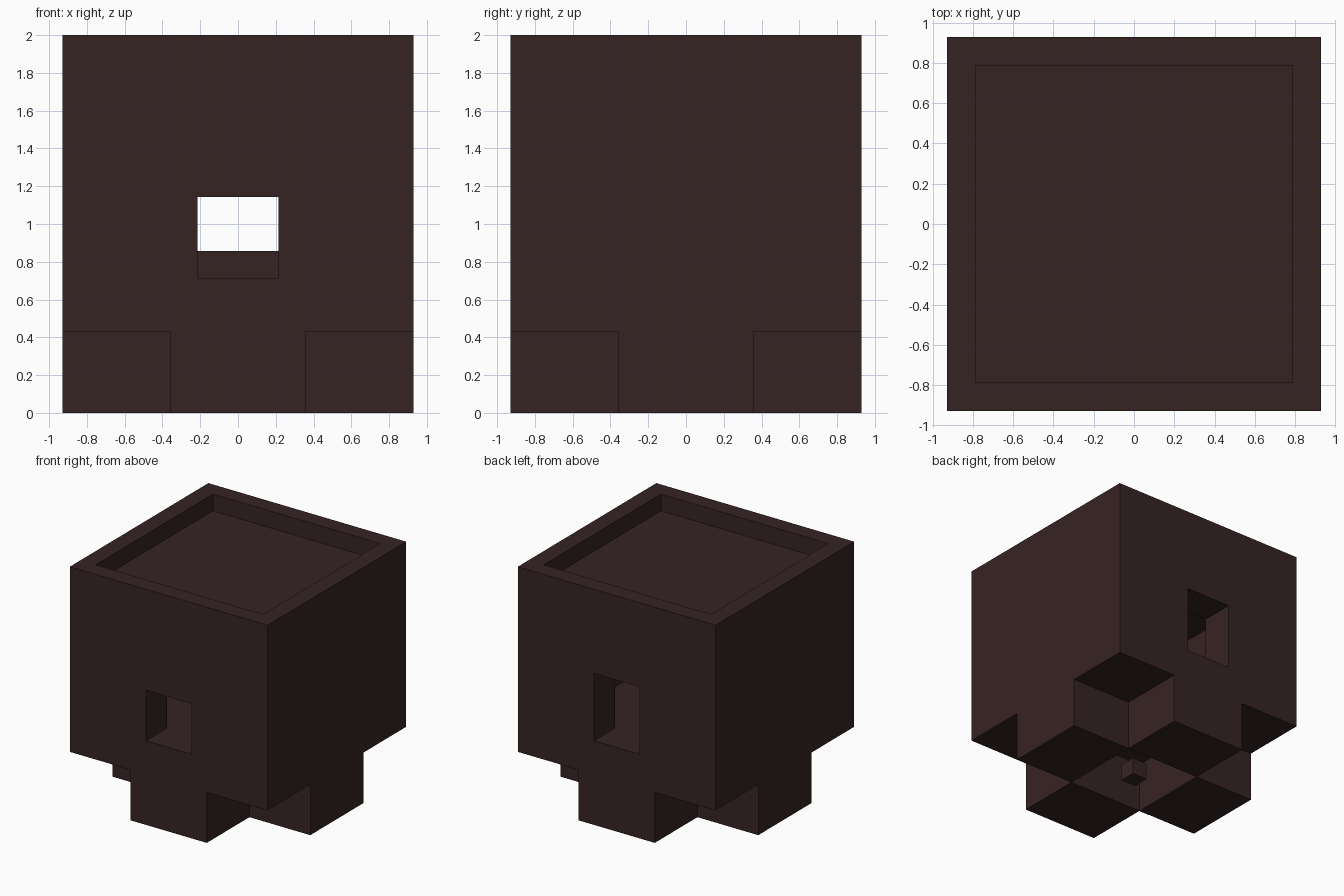
import bpy
from mathutils import Vector

U = 1 / 7  # one block

if "Cube" in bpy.data.objects:
    bpy.data.objects.remove(bpy.data.objects["Cube"], do_unlink=True)

stone = bpy.data.materials.new("dark_brown")
stone.use_nodes = True
colour = (0.037, 0.017, 0.017, 1)
stone.diffuse_color = colour
stone.node_tree.nodes["Principled BSDF"].inputs["Base Color"].default_value = colour


def box(name, low, high):
    """Box between two corners, measured in blocks."""
    low, high = Vector(low) * U, Vector(high) * U
    bpy.ops.mesh.primitive_cube_add(size=1)
    ob = bpy.context.object
    ob.name = name
    for v in ob.data.vertices:
        v.co = [low[i] if v.co[i] < 0 else high[i] for i in range(3)]
    ob.data.materials.append(stone)
    return ob


def carve(target, name, low, high):
    """Cut a box out of the target."""
    cutter = box(name, low, high)
    cutter.hide_render = True
    mod = target.modifiers.new(name, "BOOLEAN")
    mod.operation = "DIFFERENCE"
    mod.solver = "EXACT"
    mod.object = cutter
    bpy.context.view_layer.objects.active = target
    bpy.ops.object.modifier_apply(modifier=name)
    bpy.data.objects.remove(cutter, do_unlink=True)


# Main block with a sunken roof, a hollow room, two windows and a floor shaft
body = box("body", (-6.5, -6.5, 3), (6.5, 6.5, 14))
carve(body, "roof_recess", (-5.5, -5.5, 13), (5.5, 5.5, 15))
carve(body, "room", (-4.5, -4.5, 5), (4.5, 4.5, 11))
carve(body, "front_window", (-1.5, -7, 5), (1.5, -4, 8))
carve(body, "back_window", (-1.5, 4, 5), (1.5, 7, 9))
carve(body, "floor_shaft", (-1.5, -1.5, 2), (1.5, 1.5, 5.5))

# Low slab in the middle of the room
box("room_slab", (-1.5, -1.5, 5), (1.5, 1.5, 6))

# Four feet in a cross around an open centre
box("front_foot", (-2.5, -6.5, 0), (2.5, -2.5, 3))
box("back_foot", (-2.5, 2.5, 0), (2.5, 6.5, 3))
box("left_foot", (2.5, -2.5, 0), (6.5, 2.5, 3))
box("right_foot", (-6.5, -2.5, 0), (-2.5, 2.5, 3))

# Single block at the centre of the base
box("centre_block", (-0.5, -0.5, 0), (0.5, 0.5, 1))
